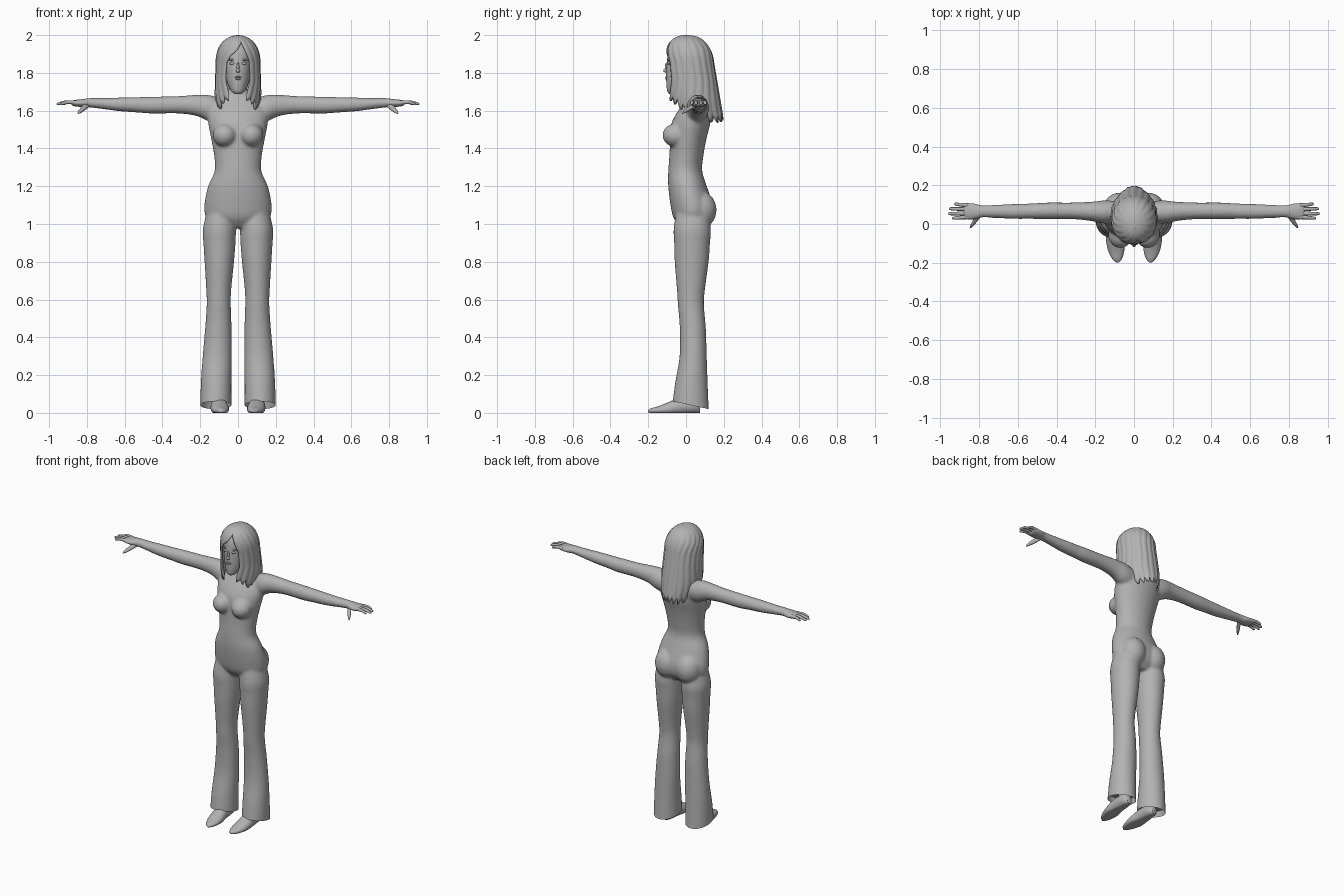
import bpy, bmesh, math, random
from mathutils import Matrix, Vector

random.seed(4)
cube = bpy.data.objects.get("Cube")
if cube:
    bpy.data.objects.remove(cube)

grey = bpy.data.materials.new("plain grey")
grey.use_nodes = True
COLOUR = (0.45, 0.45, 0.45, 1)
grey.diffuse_color = COLOUR
grey.node_tree.nodes["Principled BSDF"].inputs["Base Color"].default_value = COLOUR


def resample(rows, steps):
    """Catmull-Rom interpolation of section rows."""
    out = []
    for i in range(len(rows) - 1):
        a, b = rows[max(i - 1, 0)], rows[i]
        c, d = rows[i + 1], rows[min(i + 2, len(rows) - 1)]
        for k in range(steps):
            t = k / steps
            out.append([q + t * (r - p) / 2
                        + t * t * (p - 2.5 * q + 2 * r - s / 2)
                        + t ** 3 * (1.5 * (q - r) + (s - p) / 2)
                        for p, q, r, s in zip(a, b, c, d)])
    return out + [list(rows[-1])]


def loft(bm, axis, rows, side=1, sides=24, steps=4, floor=-1):
    """Rows are (position on axis, centre, centre, radius, radius)."""
    rings = []
    for pos, c1, c2, r1, r2 in resample(rows, steps):
        ring = []
        for k in range(sides):
            a = math.tau * k / sides
            co = [c1 + r1 * math.cos(a), c2 + r2 * math.sin(a)]
            co.insert("xyz".index(axis), pos)
            ring.append(bm.verts.new((side * co[0], co[1], max(co[2], floor))))
        rings.append(ring)
    for lo, hi in zip(rings, rings[1:]):
        for k in range(sides):
            n = (k + 1) % sides
            bm.faces.new((lo[k], lo[n], hi[n], hi[k]))
    bm.faces.new(rings[0])
    bm.faces.new(rings[-1])


def ellipsoid(bm, centre, radii):
    bmesh.ops.create_uvsphere(
        bm, u_segments=24, v_segments=14, radius=1,
        matrix=Matrix.Translation(centre) @ Matrix.Diagonal((*radii, 1)))


def finish(bm, name, angle=50):
    bmesh.ops.recalc_face_normals(bm, faces=bm.faces)
    mesh = bpy.data.meshes.new(name)
    bm.to_mesh(mesh)
    bm.free()
    mesh.materials.append(grey)
    obj = bpy.data.objects.new(name, mesh)
    bpy.context.collection.objects.link(obj)
    bpy.ops.object.select_all(action='DESELECT')
    obj.select_set(True)
    bpy.context.view_layer.objects.active = obj
    bpy.ops.object.shade_smooth_by_angle(angle=math.radians(angle))
    return obj


# Body: torso, arms and trouser legs fused into one smooth skin
torso = [(.98, 0, .035, .09, .06), (1.03, 0, .035, .165, .1),
         (1.1, 0, .03, .178, .112), (1.2, 0, .008, .158, .102),
         (1.28, 0, -.004, .124, .09), (1.36, 0, .002, .126, .09),
         (1.45, 0, .012, .142, .096), (1.53, 0, .025, .157, .103),
         (1.6, 0, .046, .158, .088), (1.65, 0, .06, .13, .064),
         (1.685, 0, .062, .075, .05), (1.72, 0, .052, .046, .045),
         (1.79, 0, .03, .045, .045)]
arm = [(.07, .065, 1.6, .05, .06), (.15, .062, 1.612, .06, .07),
       (.22, .065, 1.628, .05, .056), (.32, .068, 1.631, .043, .046),
       (.45, .068, 1.629, .043, .045), (.53, .066, 1.631, .04, .041),
       (.62, .065, 1.633, .039, .037), (.72, .065, 1.638, .034, .029),
       (.785, .065, 1.642, .032, .025), (.82, .065, 1.64, .042, .022),
       (.86, .066, 1.64, .044, .018), (.885, .067, 1.64, .04, .013)]
leg = [(1.1, .085, .03, .07, .075), (.98, .098, .033, .087, .098),
       (.9, .098, .032, .085, .095), (.8, .099, .03, .078, .09),
       (.65, .102, .026, .066, .074), (.57, .102, .026, .064, .069),
       (.45, .104, .036, .07, .069), (.3, .11, .038, .077, .072),
       (.15, .116, .028, .081, .087), (-.05, .118, .02, .084, .104)]
bm = bmesh.new()
loft(bm, 'z', torso, sides=40)
for s in (1, -1):
    loft(bm, 'x', arm, s)
    loft(bm, 'z', leg, s, 32)
    ellipsoid(bm, (s * .07, -.055, 1.47), (.064, .07, .062))
    ellipsoid(bm, (s * .077, .074, 1.075), (.084, .088, .1))
draft = finish(bm, "body_draft")
remesh = draft.modifiers.new("fuse", 'REMESH')
remesh.mode = 'VOXEL'
remesh.voxel_size = .008
smooth = draft.modifiers.new("soften", 'SMOOTH')
smooth.factor = .5
smooth.iterations = 8
fused = draft.evaluated_get(bpy.context.evaluated_depsgraph_get())
bm = bmesh.new()
bm.from_mesh(fused.to_mesh())
bpy.data.objects.remove(draft)

# Slanted trouser hems, recessed underneath
cut = bmesh.ops.bisect_plane(
    bm, geom=bm.verts[:] + bm.edges[:] + bm.faces[:], clear_inner=True,
    plane_co=(0, .02, .042), plane_no=Vector((0, .22, 1)).normalized())
rim = [e for e in cut["geom_cut"] if isinstance(e, bmesh.types.BMEdge)]
soles = bmesh.ops.holes_fill(bm, edges=rim, sides=0)["faces"]
bmesh.ops.recalc_face_normals(bm, faces=bm.faces)
bmesh.ops.inset_region(bm, faces=soles, thickness=.006)
bmesh.ops.translate(bm, vec=(0, 0, .04), verts=list({v for f in soles for v in f.verts}))
finish(bm, "body")

# Fingers and thumbs: base y, tip x, tip y
fingers = [(.036, .94, .03), (.055, .96, .053), (.076, .956, .079), (.096, .93, .103)]
for s, label in ((1, "left"), (-1, "right")):
    bm = bmesh.new()
    for base, tip, end in fingers:
        mid = (.86 + tip) / 2
        loft(bm, 'x', [(.85, base, 1.642, .011, .011),
                       (mid, (base + end) / 2, 1.645, .0095, .0095),
                       (tip - .008, end, 1.637, .0075, .0075),
                       (tip, end, 1.635, .002, .002)], s, 10)
    loft(bm, 'y', [(.055, .795, 1.632, .014, .014), (.025, .815, 1.615, .014, .014),
                   (-.005, .835, 1.597, .01, .01), (-.02, .845, 1.587, .004, .004)], s, 10)
    finish(bm, label + "_fingers")

    # Pointed shoe with an ankle running up into the trousers
    bm = bmesh.new()
    loft(bm, 'y', [(.075, .1, .025, .018, .025), (.045, .1, .035, .038, .038),
                   (-.03, .1, .035, .044, .045), (-.09, .096, .022, .048, .036),
                   (-.145, .091, .014, .04, .022), (-.185, .087, .011, .022, .013),
                   (-.2, .085, .009, .004, .006)], s, floor=0)
    loft(bm, 'z', [(.03, .1, .03, .036, .042), (.16, .105, .035, .035, .04)], s)
    finish(bm, label + "_shoe")

# Head with simple modelled features
bm = bmesh.new()
loft(bm, 'z', [(1.687, 0, -.07, .012, .016), (1.7, 0, -.06, .032, .038),
               (1.73, 0, -.036, .051, .067), (1.78, 0, -.02, .065, .085),
               (1.85, 0, -.01, .074, .092), (1.92, 0, 0, .073, .09),
               (1.965, 0, .01, .05, .06), (1.98, 0, .012, .02, .025)], sides=40)
finish(bm, "head")
bm = bmesh.new()
ellipsoid(bm, (0, -.107, 1.812), (.011, .013, .011))
ellipsoid(bm, (0, -.102, 1.83), (.007, .01, .026))
ellipsoid(bm, (0, -.103, 1.778), (.02, .007, .005))
ellipsoid(bm, (0, -.102, 1.769), (.016, .008, .006))
for s in (1, -1):
    ellipsoid(bm, (s * .03, -.092, 1.85), (.015, .008, .007))
    ellipsoid(bm, (s * .031, -.09, 1.869), (.02, .007, .005))
finish(bm, "face_features")


def blend(table, z):
    """Linear lookup in a table ordered from high to low."""
    for (z1, v1), (z2, v2) in zip(table, table[1:]):
        if z >= z2:
            return v1 + (v2 - v1) * min(1, (z1 - z) / (z1 - z2))
    return table[-1][1]


# Hair: parted shell, open at the face, ragged along its lower edge
left_edge = [(1.96, 12), (1.92, 20), (1.86, 32), (1.76, 34), (1.65, 16)]
right_edge = [(1.96, 11), (1.92, -2), (1.89, -20), (1.85, -32), (1.76, -34), (1.65, -18)]
COLS, ROWS = 132, 26
bm = bmesh.new()
grid = []
for c in range(COLS + 1):
    u = c / COLS
    around = math.cos(math.tau * u)
    bottom = 1.62 + .05 * around + .025 * math.cos(2 * math.tau * u)
    bottom -= .04 * abs(math.sin(math.pi * 20 * u)) + random.uniform(0, .012)
    ridge = abs(math.sin(math.pi * 17 * u))
    column = []
    for r in range(ROWS + 1):
        t = r / ROWS
        z = 2 - (2 - bottom) * t ** 1.8
        dome = max(0, 1 - (max(0, z - 1.85) / .15) ** 2.4) ** .5
        start = blend(left_edge, z)
        end = 360 + blend(right_edge, z)
        a = math.radians(start + (end - start) * u)
        drop = max(0, 1.85 - z)
        groove = 1 - .035 * (1 - ridge) * min(1, t * 3)
        rx = (.119 + .03 * drop - 1.2 * max(0, 1.7 - z) ** 1.9) * dome * groove
        ry = (.129 + .06 * drop) * dome ** .85 * groove
        y = .01 + .11 * (1.95 - z) - ry * math.cos(a)
        column.append(bm.verts.new((rx * math.sin(a), y, z)))
    grid.append(column)
for one, two in zip(grid, grid[1:]):
    for r in range(ROWS):
        bm.faces.new((one[r], one[r + 1], two[r + 1], two[r]))
bmesh.ops.remove_doubles(bm, verts=bm.verts, dist=.0002)
hair = finish(bm, "hair", 60)
shell = hair.modifiers.new("thickness", 'SOLIDIFY')
shell.thickness = .009
shell.offset = -1
